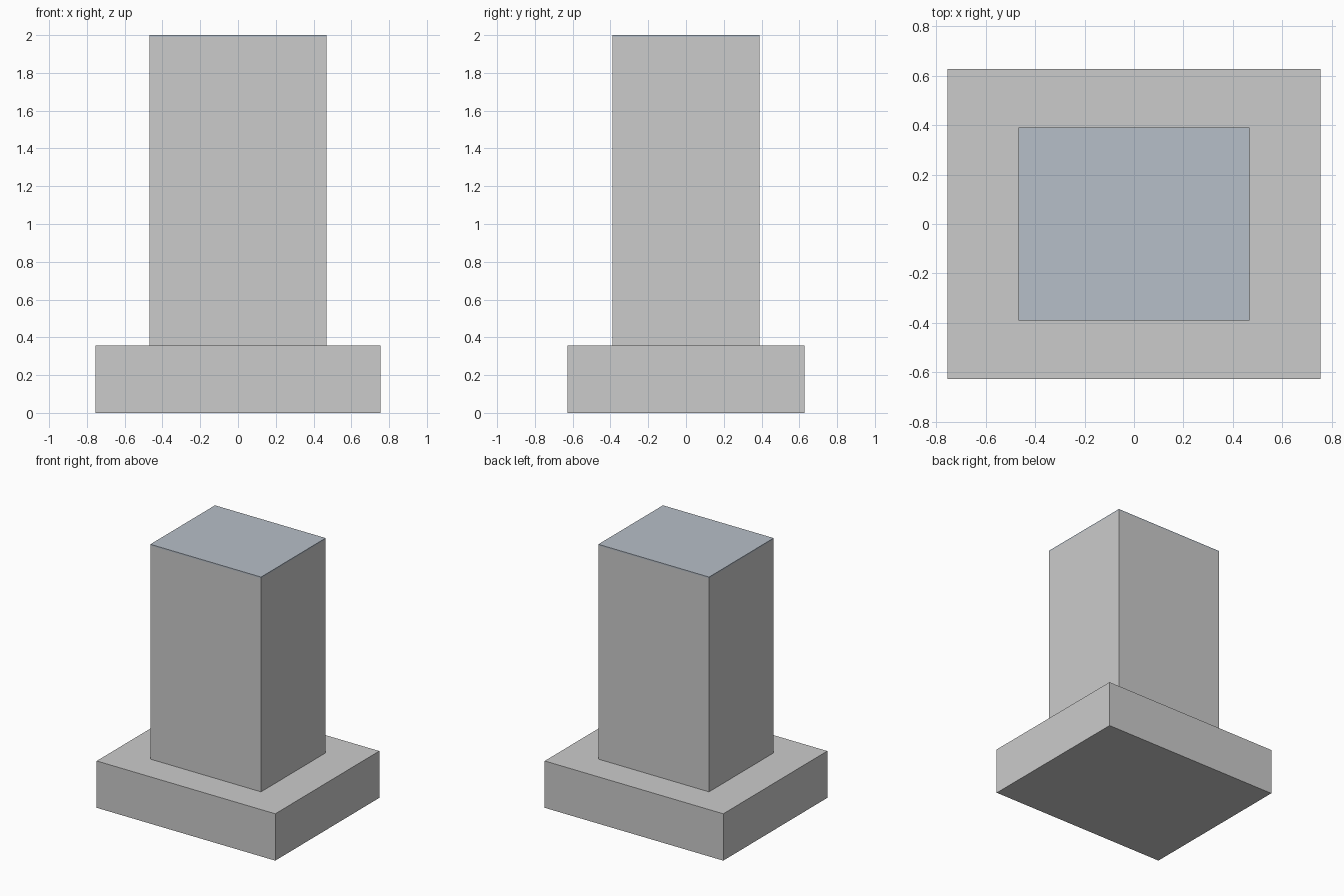
import bpy

if "Cube" in bpy.data.objects:
    bpy.data.objects.remove(bpy.data.objects["Cube"])


def box(name, size_x, size_y, z0, z1):
    bpy.ops.mesh.primitive_cube_add(size=1, location=(0, 0, (z0 + z1) / 2))
    obj = bpy.context.object
    obj.name = name
    obj.scale = (size_x, size_y, z1 - z0)
    bpy.ops.object.transform_apply(location=False, rotation=False, scale=True)
    return obj


# Wide plinth and the tall block standing on it
box("base", 1.51, 1.256, 0, 0.358)
box("column", 0.936, 0.78, 0.358, 1.99)

# Thin blue-grey plate flush with the column sides
top_plate = box("top_plate", 0.936, 0.78, 1.99, 2.0)
slate = bpy.data.materials.new("slate")
slate.diffuse_color = (0.47, 0.52, 0.58, 1)
slate.use_nodes = True
slate.node_tree.nodes["Principled BSDF"].inputs["Base Color"].default_value = slate.diffuse_color
top_plate.data.materials.append(slate)
